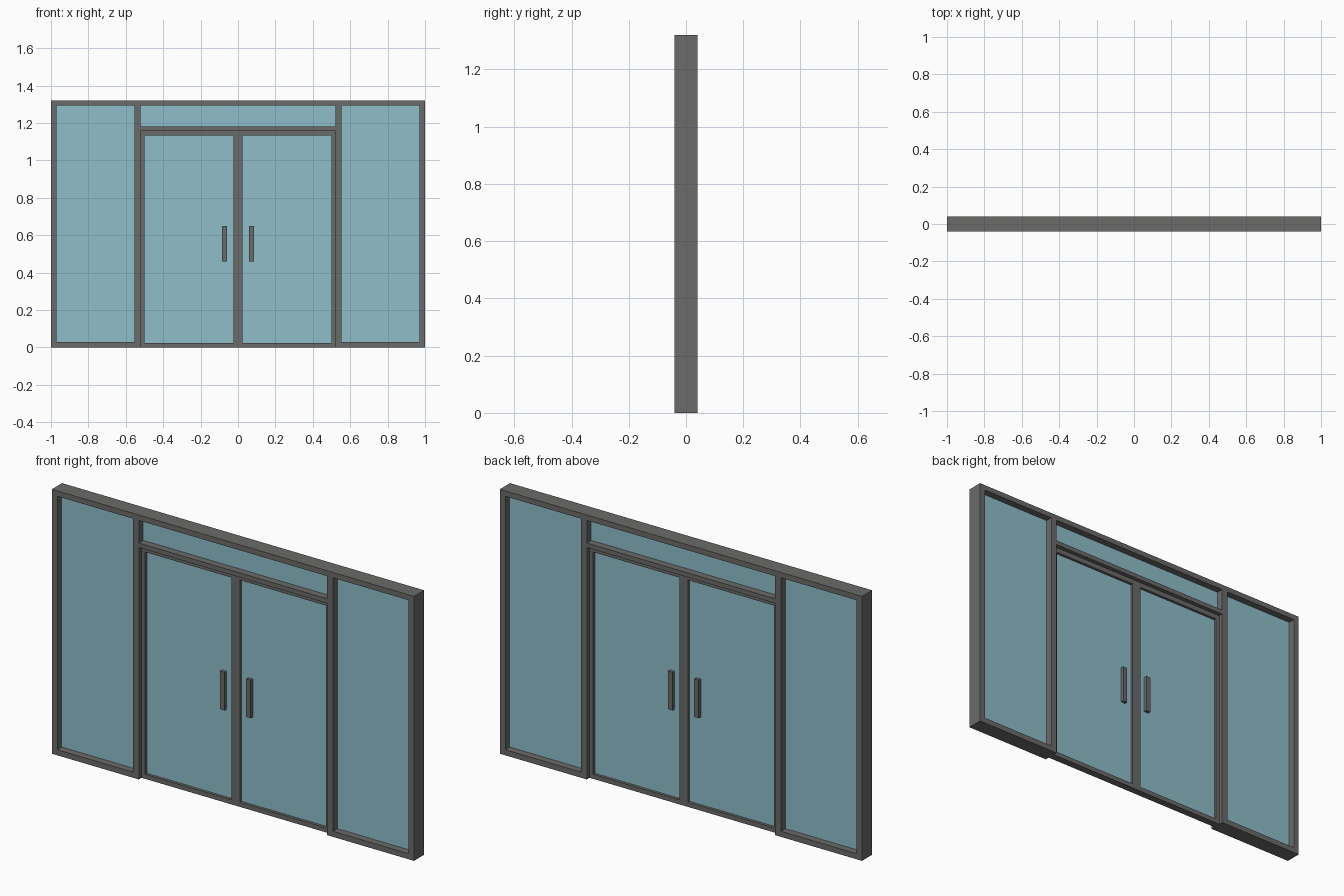
import bpy
import bmesh
from mathutils import Vector

cube = bpy.data.objects.get("Cube")
if cube:
    bpy.data.objects.remove(cube, do_unlink=True)


def material(name, color):
    mat = bpy.data.materials.new(name)
    mat.use_nodes = True
    mat.diffuse_color = color
    mat.node_tree.nodes["Principled BSDF"].inputs["Base Color"].default_value = color
    return mat


METAL = material("grey metal", (0.147, 0.145, 0.143, 1))
GLASS = material("blue glass", (0.275, 0.515, 0.59, 1))


def lattice(name, xs, zs, holes, depth, mat):
    """Slab in the xz plane, split at xs and zs, with the hole cells left open."""
    bm = bmesh.new()
    for i in range(len(xs) - 1):
        for k in range(len(zs) - 1):
            if (i, k) in holes:
                continue
            corners = [(xs[i], zs[k]), (xs[i + 1], zs[k]),
                       (xs[i + 1], zs[k + 1]), (xs[i], zs[k + 1])]
            bm.faces.new([bm.verts.new((x, -depth / 2, z)) for x, z in corners])
    bmesh.ops.remove_doubles(bm, verts=bm.verts, dist=0.0001)
    # Extrude the flat outline to full depth
    result = bmesh.ops.extrude_face_region(bm, geom=bm.faces[:], use_keep_orig=True)
    moved = [g for g in result["geom"] if isinstance(g, bmesh.types.BMVert)]
    bmesh.ops.translate(bm, verts=moved, vec=Vector((0, depth, 0)))
    bmesh.ops.recalc_face_normals(bm, faces=bm.faces[:])
    mesh = bpy.data.meshes.new(name)
    bm.to_mesh(mesh)
    bm.free()
    mesh.materials.append(mat)
    obj = bpy.data.objects.new(name, mesh)
    bpy.context.collection.objects.link(obj)
    return obj


def panel(name, x0, x1, z0, z1, depth, mat):
    return lattice(name, sorted((x0, x1)), (z0, z1), set(), depth, mat)


WIDE, JAMB, MULLION = 1.0, 0.97, 0.553
OPENING, TOP, HEAD = 0.52, 1.32, 1.157
SILL, TRANSOM, LINTEL = 0.028, 1.18, 1.293
GLASS_DEPTH = 0.01

# Main frame: two side lights, a transom light and the open doorway
half = [OPENING, MULLION, JAMB, WIDE]
frame_x = [-x for x in reversed(half)] + half
frame_z = [0, SILL, HEAD, TRANSOM, LINTEL, TOP]
holes = {(i, k) for i in (1, 5) for k in (1, 2, 3)}
holes |= {(3, 0), (3, 1), (3, 3)}
lattice("main_frame", frame_x, frame_z, holes, 0.08, METAL)

# Double door frame, set back in the doorway
lattice("door_frame", [-OPENING, -0.5, -0.024, 0.024, 0.5, OPENING],
        [0, 0.023, 1.132, HEAD], {(1, 1), (3, 1)}, 0.037, METAL)

# Glazing and door handles
panel("transom_glass", -OPENING, OPENING, TRANSOM, LINTEL, GLASS_DEPTH, GLASS)
for side, s in (("left", 1), ("right", -1)):
    panel(side + "_side_glass", s * MULLION, s * JAMB, SILL, LINTEL, GLASS_DEPTH, GLASS)
    panel(side + "_door_glass", s * 0.024, s * 0.5, 0.023, 1.132, GLASS_DEPTH, GLASS)
    panel(side + "_door_handle", s * 0.06, s * 0.085, 0.46, 0.65, 0.042, METAL)
